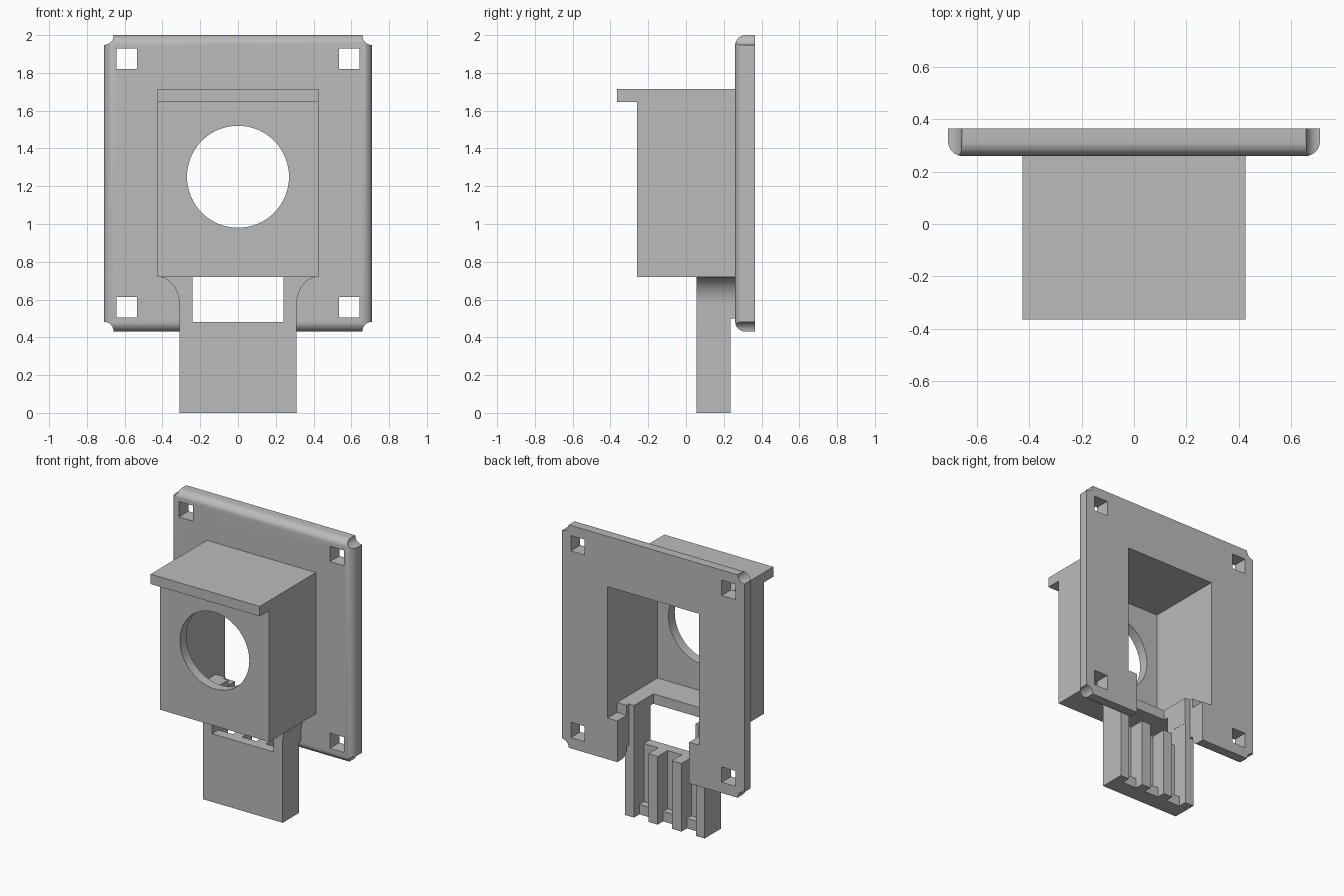
import bpy, bmesh, math
from mathutils import Vector

if "Cube" in bpy.data.objects:
    bpy.data.objects.remove(bpy.data.objects["Cube"], do_unlink=True)

GREY = (0.5, 0.5, 0.5, 1)
grey = bpy.data.materials.new("plain grey")
grey.use_nodes = True
grey.diffuse_color = GREY
grey.node_tree.nodes["Principled BSDF"].inputs["Base Color"].default_value = GREY


def to_object(bm, name):
    bmesh.ops.recalc_face_normals(bm, faces=bm.faces)
    mesh = bpy.data.meshes.new(name)
    bm.to_mesh(mesh)
    bm.free()
    mesh.materials.append(grey)
    ob = bpy.data.objects.new(name, mesh)
    bpy.context.collection.objects.link(ob)
    return ob


def prism(name, points, offset):
    """Extrude a closed outline of 3D points along an offset."""
    bm = bmesh.new()
    face = bm.faces.new([bm.verts.new(p) for p in points])
    grown = bmesh.ops.extrude_face_region(bm, geom=[face])["geom"]
    bmesh.ops.translate(bm, vec=Vector(offset),
                        verts=[v for v in grown if isinstance(v, bmesh.types.BMVert)])
    # keep both end caps of the solid
    if not any(all(abs((v.co - Vector(p)).length) < 1e-6 for v, p in zip(f.verts, points))
               for f in bm.faces):
        bmesh.ops.holes_fill(bm, edges=bm.edges)
    return to_object(bm, name)


def box(name, x0, x1, y0, y1, z0, z1):
    return prism(name, [(x0, y0, z0), (x1, y0, z0), (x1, y0, z1), (x0, y0, z1)],
                 (0, y1 - y0, 0))


def rod(x, z, r, y0, y1, n=64):
    ring = [(x + r * math.cos(2 * math.pi * i / n), y0,
             z + r * math.sin(2 * math.pi * i / n)) for i in range(n)]
    return prism("cutter", ring, (0, y1 - y0, 0))


def cut(ob, *cutters):
    for c in cutters:
        c.hide_render = True
        mod = ob.modifiers.new("cut", "BOOLEAN")
        mod.operation, mod.solver, mod.object = "DIFFERENCE", "EXACT", c
        bpy.context.view_layer.objects.active = ob
        bpy.ops.object.modifier_apply(modifier=mod.name)
        bpy.data.objects.remove(c, do_unlink=True)


def cut_box(ob, *size):
    cut(ob, box("cutter", *size))


# Mounting plate: rounded front edges, scooped corners, square screw holes
BACK, FRONT, LOW, HALF = 0.365, 0.26, 0.43, 0.71
plate = box("mounting_plate", -HALF, HALF, FRONT, BACK, LOW, 2)
bm = bmesh.new()
bm.from_mesh(plate.data)
rim = [e for e in bm.edges if all(v.co.y < FRONT + 0.01 for v in e.verts)]
bmesh.ops.bevel(bm, geom=rim, offset=0.055, segments=10, profile=0.5, affect="EDGES")
bm.to_mesh(plate.data)
bm.free()
for s in (-1, 1):
    for z_corner, z_hole in ((LOW, 0.56), (2, 1.875)):
        cut(plate, rod(s * HALF, z_corner, 0.052, 0.1, 0.5, 32))
        x = s * 0.588
        cut_box(plate, x - 0.054, x + 0.054, 0.1, 0.5, z_hole - 0.054, z_hole + 0.054)
cut_box(plate, -0.355, 0.355, 0.1, 0.5, 0.72, 1.645)
cut_box(plate, -0.28, 0.28, 0.1, 0.5, 0.3, 0.8)

# Housing with visor: side profile, hollowed from the back
side = [(-0.26, 0.72), (FRONT, 0.72), (FRONT, 1.715), (-0.365, 1.715),
        (-0.365, 1.645), (-0.26, 1.645)]
housing = prism("housing", [(-0.425, y, z) for y, z in side], (0.85, 0, 0))
cut_box(housing, -0.355, 0.355, -0.19, 0.5, 0.79, 1.645)
cut(housing, rod(0, 1.25, 0.27, -0.5, 0))
cut_box(housing, -0.24, 0.24, 0.02, 0.5, 0.6, 0.9)
cut_box(housing, -0.28, 0.28, 0.235, 0.5, 0.6, 0.9)

# Tongue: flared top, window and three stepped grooves in the back
arc = [(0.425 - 0.115 * math.cos(t), 0.57 + 0.15 * math.sin(t))
       for t in (math.pi / 2 * i / 14 for i in range(15))]
half = [(0.31, 0)] + arc
outline = half + [(-x, z) for x, z in reversed(half)]
tongue = prism("tongue", [(x, 0.055, z) for x, z in outline], (0, FRONT - 0.055, 0))
cut_box(tongue, -0.6, 0.6, 0.235, 0.4, -0.1, 0.5)
cut_box(tongue, -0.28, 0.28, 0.235, 0.4, 0.4, 0.9)
cut_box(tongue, -0.24, 0.24, -0.1, 0.4, 0.48, 0.9)
for x in (-0.185, 0, 0.185):
    cut_box(tongue, x - 0.056, x + 0.056, 0.125, 0.4, 0.07, 0.6)
    cut_box(tongue, x - 0.056, x + 0.056, 0.175, 0.4, -0.1, 0.2)

# Smooth the rounded surfaces, keep the edges sharp
bpy.ops.object.select_all(action="DESELECT")
for ob in (plate, housing, tongue):
    ob.select_set(True)
bpy.context.view_layer.objects.active = plate
bpy.ops.object.shade_smooth_by_angle(angle=math.radians(30))
